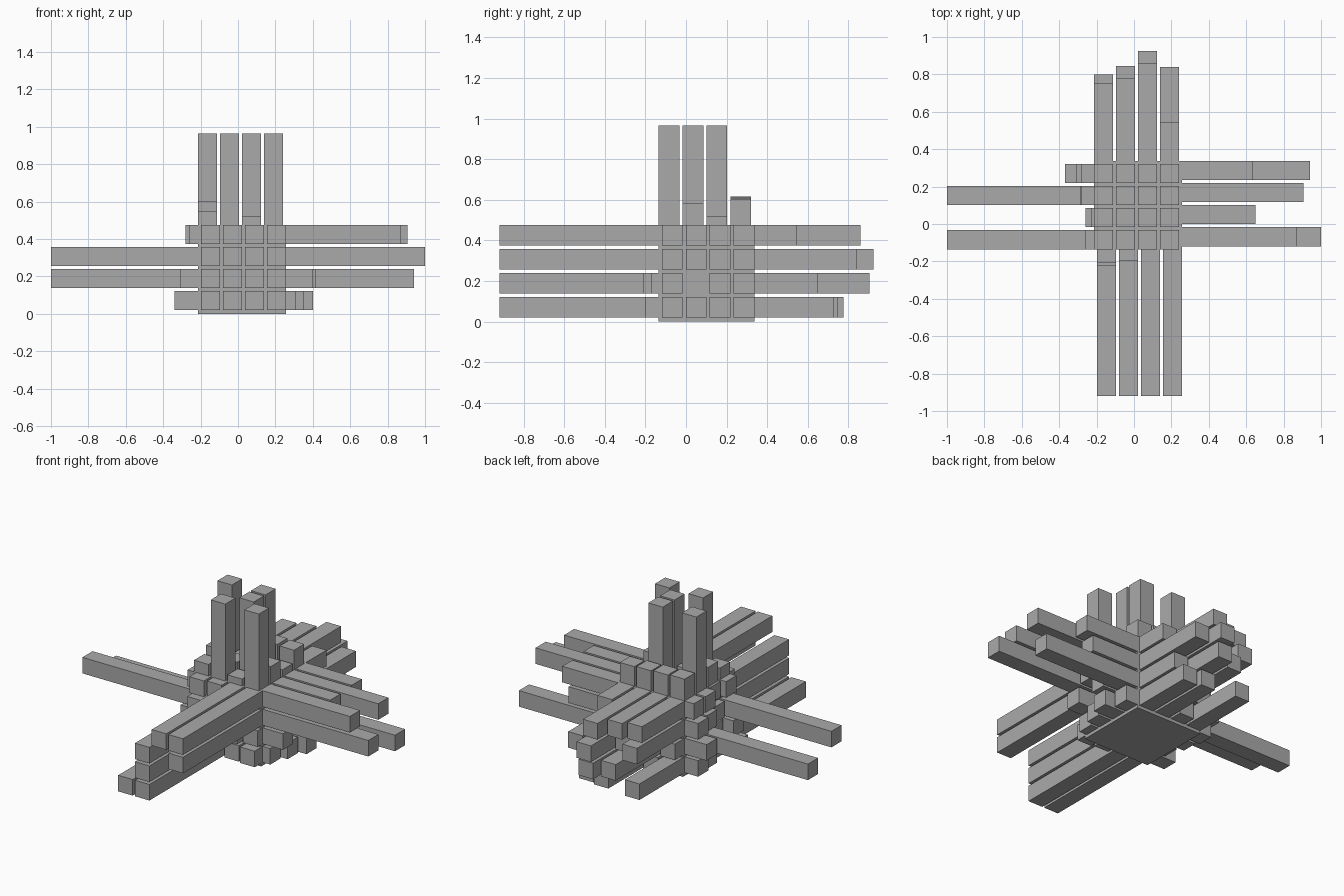
import bpy
import bmesh
from mathutils import Vector

default_cube = bpy.data.objects.get("Cube")
if default_cube:
    bpy.data.objects.remove(default_cube, do_unlink=True)

# One plain grey for every part
grey = bpy.data.materials.new("plain_grey")
grey.use_nodes = True
colour = (0.4, 0.4, 0.4, 1)
grey.diffuse_color = colour
grey.node_tree.nodes["Principled BSDF"].inputs["Base Color"].default_value = colour

CORE_LOW = Vector((-0.215, -0.135, 0))
CORE_SIZE = 0.472
CORE_HIGH = CORE_LOW + Vector((CORE_SIZE,) * 3)
PITCH = 0.118
BAR = 0.102
GAP = PITCH - BAR
X, Y, Z = range(3)


def add_box(mesh, low, high):
    """Add an axis-aligned box between two opposite corners."""
    corners = bmesh.ops.create_cube(mesh, size=1)["verts"]
    middle = (low + high) / 2
    size = high - low
    for corner in corners:
        corner.co = Vector([c * s + m for c, s, m in zip(corner.co, size, middle)])


def finish(mesh, name):
    """Turn a bmesh into a named object."""
    data = bpy.data.meshes.new(name)
    mesh.to_mesh(data)
    mesh.free()
    data.materials.append(grey)
    part = bpy.data.objects.new(name, data)
    bpy.context.scene.collection.objects.link(part)
    return part


def bar_cluster(name, axis, sign, across, up, shift, reach):
    """Grow a four by four grid of bars out of one face of the core.

    Each row of reach lists where the bars end, in hundredths, along the axis;
    None leaves the place empty. The shift offsets the grid on the face.
    """
    mesh = bmesh.new()
    face = CORE_HIGH[axis] if sign > 0 else CORE_LOW[axis]
    for row, ends in enumerate(reach):
        for column, end in enumerate(ends):
            if end is None:
                continue
            low, high = Vector(), Vector()
            low[across] = CORE_LOW[across] + shift[0] + column * PITCH
            low[up] = CORE_LOW[up] + shift[1] + row * PITCH
            high[across] = low[across] + BAR
            high[up] = low[up] + BAR
            root, tip = face - sign * GAP, sign * end / 100
            low[axis], high[axis] = min(root, tip), max(root, tip)
            add_box(mesh, low, high)
    return finish(mesh, name)


# Solid block in the middle
core = bmesh.new()
add_box(core, CORE_LOW, CORE_HIGH)
finish(core, "core_block")

# Bars on the five open faces, lowest or frontmost row first
bar_cluster("front_bars", Y, -1, X, Z, (GAP, GAP + 0.004), (
    (92, 92, 19, 20),
    (21, 92, 21, 17),
    (22.5, 92, 20, 92),
    (20.5, 19.5, 92, 92),
))
bar_cluster("back_bars", Y, 1, X, Z, (0, GAP + 0.004), (
    (77.5, 42, 75, 73),
    (42, 84.5, 90.5, 65),
    (80, 70, 92.5, 84),
    (75, 78, 86, 54.5),
))
bar_cluster("left_bars", X, 1, Y, Z, (GAP, GAP + 0.004), (
    (31, 35, 40, 34),
    (40, None, 41.5, 94),
    (100, 40, 40, 59),
    (87, 65, 90.5, 63.5),
))
bar_cluster("right_bars", X, -1, Y, Z, (0, GAP + 0.004), (
    (34, 25, 29, 31),
    (31, 25, 100, 37),
    (100, 26, 29, 31),
    (26, 23, 28, 28),
))
bar_cluster("top_bars", Z, 1, X, Y, (0, 0), (
    (55, 96.5, 52, 96.5),
    (60, 55, 96.5, 58.5),
    (96.5, 54, 96.5, 52),
    (61.5, 61, 60.5, 60),
))
